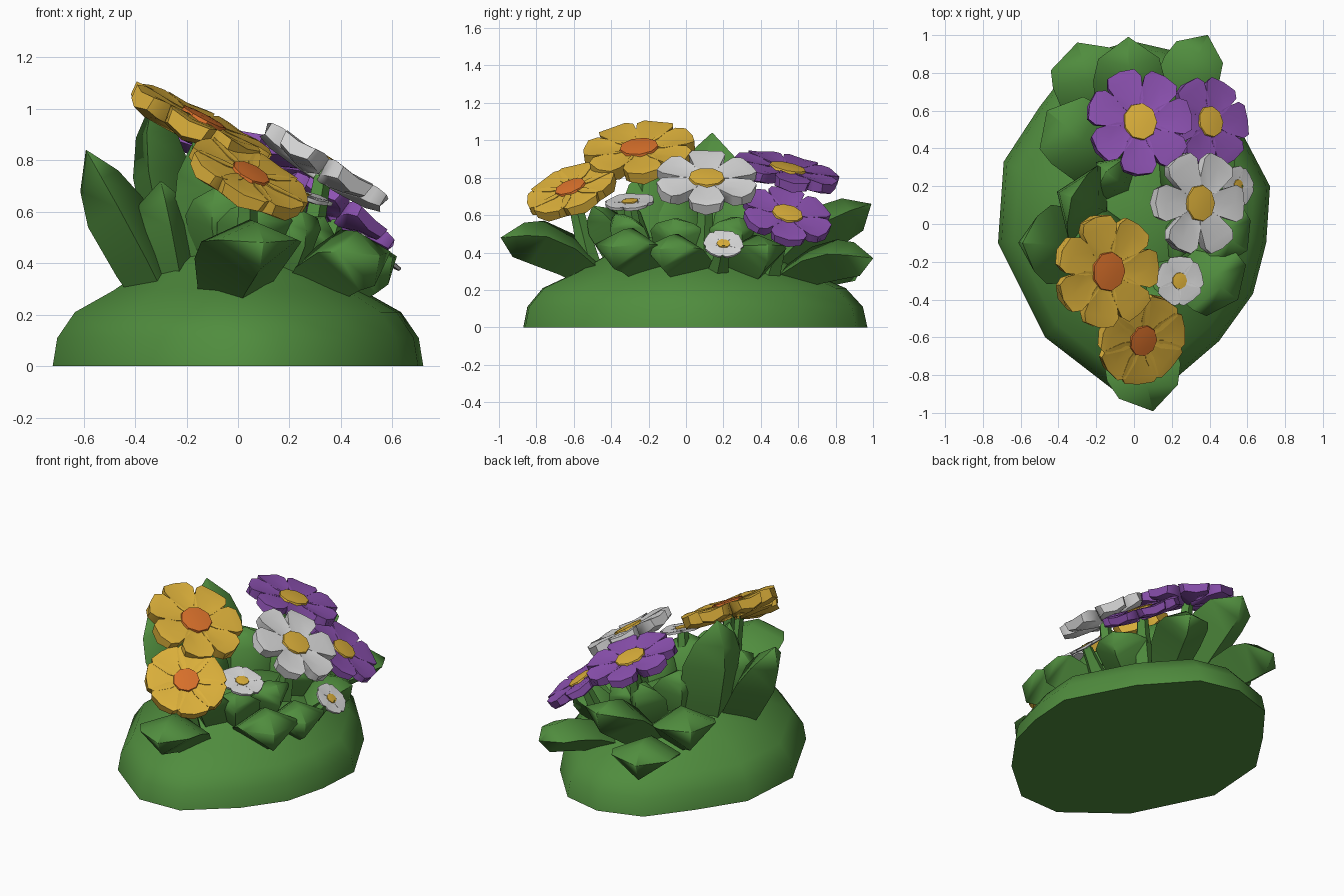
import bpy, bmesh, math
from math import cos, sin, tau
from mathutils import Vector

cube = bpy.data.objects.get("Cube")
if cube:
    bpy.data.objects.remove(cube)


def material(name, color):
    m = bpy.data.materials.new(name)
    m.use_nodes = True
    m.diffuse_color = (*color, 1)
    m.node_tree.nodes["Principled BSDF"].inputs["Base Color"].default_value = (*color, 1)
    return m


GREEN = material("leaf green", (0.08, 0.265, 0.048))
GOLD = material("golden yellow", (0.74, 0.45, 0.045))
ORANGE = material("orange", (0.72, 0.17, 0.025))
WHITE = material("white", (0.70, 0.70, 0.70))
PURPLE = material("purple", (0.27, 0.085, 0.45))


def loft(bm, rings):
    """Skin a list of equal rings of points and cap both ends."""
    loops = [[bm.verts.new(p) for p in ring] for ring in rings]
    n = len(loops[0])
    for a, b in zip(loops, loops[1:]):
        for i in range(n):
            j = (i + 1) % n
            bm.faces.new((a[i], a[j], b[j], b[i]))
    bm.faces.new(loops[0])
    bm.faces.new(loops[-1])


def finish(bm, name, mat, angle=40):
    bmesh.ops.remove_doubles(bm, verts=bm.verts, dist=0.0005)
    bmesh.ops.recalc_face_normals(bm, faces=bm.faces)
    mesh = bpy.data.meshes.new(name)
    bm.to_mesh(mesh)
    bm.free()
    mesh.materials.append(mat)
    ob = bpy.data.objects.new(name, mesh)
    bpy.context.collection.objects.link(ob)
    bpy.ops.object.select_all(action='DESELECT')
    ob.select_set(True)
    bpy.context.view_layer.objects.active = ob
    bpy.ops.object.shade_smooth_by_angle(angle=math.radians(angle))


# Leafy mound
outline = [(-.72, -.1), (-.69, .33), (-.5, .62), (-.3, .88), (-.02, .97), (.24, .91), (.5, .62),
           (.72, .2), (.7, -.1), (.63, -.37), (.45, -.62), (.17, -.86), (-.12, -.87), (-.47, -.6)]
bm = bmesh.new()
loft(bm, [[(x * s, y * s, z) for x, y in outline]
          for s, z in ((1, 0), (.975, .11), (.88, .21), (.67, .295), (.46, .4), (.22, .48))])
finish(bm, "mound", GREEN, 45)


def leaf(name, root, tip, width, thick=.4, arch=.06, blunt=.7):
    """Thick ridged leaf from root to a pointed tip."""
    root, tip = Vector(root), Vector(tip)
    axis = (tip - root).normalized()
    side = axis.cross(Vector((0, 0, 1))).normalized()
    up = side.cross(axis)
    rings = []
    for t, w in ((0, .7), (.3, .95), (.6, 1), (.8, blunt), (1, .01)):
        c = root.lerp(tip, t) + Vector((0, 0, arch * sin(t * math.pi)))
        h, d = side * w * width / 2, up * w * width * thick
        rings.append([c + h, c + d * .6, c - h, c - d])
    bm = bmesh.new()
    loft(bm, rings)
    finish(bm, name, GREEN, 65)


# Large outer leaves
leaf("left_leaf", (-.24, -.12, .2), (-.59, -.1, .84), .42, .36, .03)
leaf("left_inner_leaf", (-.2, -.16, .2), (-.3, -.16, .72), .36, .4, .03, .85)
leaf("tall_leaf", (-.18, .08, .2), (-.33, .14, 1.04), .42, .36)
leaf("tall_inner_leaf", (-.06, -.16, .2), (-.18, -.2, .86), .34, .36)
leaf("front_leaf", (-.02, -.48, .3), (.1, -.99, .48), .4, .38, .08, .8)
leaf("front_right_leaf", (.24, -.16, .27), (.55, -.4, .43), .38, .42, .08, .9)
leaf("right_leaf", (.3, .05, .25), (.6, -.14, .42), .36, .42, .07, .8)
leaf("back_right_leaf", (.18, .55, .28), (.39, 1.0, .37), .32, .42, .06, .85)
leaf("back_leaf", (-.02, .42, .28), (-.03, .99, .66), .38, .4, .07, .85)
leaf("back_left_leaf", (-.15, .52, .25), (-.3, .96, .37), .4, .38, .06, .9)
leaf("left_rear_leaf", (-.08, .28, .26), (-.46, .6, .5), .4, .42, .08, .9)
leaf("right_rear_leaf", (.25, .3, .25), (.54, .44, .44), .34, .42, .06)

# Upright inner leaves, fanned around the middle
for i in range(9):
    a = tau * (i + .75) / 9
    c, s = cos(a), sin(a)
    leaf("inner_leaf", (.05 + .12 * c, .04 + .32 * s, .28),
         (.08 + .26 * c, .02 + .52 * s, .65 - .07 * c), .3, .42)


def flower(name, center, normal, radius, count, mat, heart_mat,
           fill=.9, turn=0.0, thick=.16):
    """Ring of chunky petals, a flat heart and a stem."""
    center = Vector(center)
    q = Vector((0, 0, 1)).rotation_difference(Vector(normal).normalized())

    def place(x, y, z):
        return center + q @ Vector((x, y, z)) * radius

    # Broad blunt petals, slightly cupped
    bm = bmesh.new()
    for k in range(count):
        a = turn + tau * k / count
        wide = fill * .8 * math.tan(math.pi / count)
        rings = []
        for r, w, lift in ((.02, .02, 0), (.38, .66, .01), (.78, 1, .04), (.94, .8, .02)):
            h, e = w * wide, thick * (.7 if r > .9 else 1)
            ring = []
            for v, z in ((-h, .04), (0, .01), (h, .04), (h * .9, -e * .7), (0, -e), (-h * .9, -e * .7)):
                u = r + (.05 if r > .9 and v == 0 else 0)
                ring.append(place(u * cos(a) - v * sin(a), u * sin(a) + v * cos(a), z + lift))
            rings.append(ring)
        loft(bm, rings)
    finish(bm, name + "_petals", mat, 60)

    # Heart
    bm = bmesh.new()
    loft(bm, [[place(r * cos(tau * i / 9), r * sin(tau * i / 9) * 1.1, z) for i in range(9)]
              for r, z in ((.33, -.02), (.31, .07), (.15, .085))])
    finish(bm, name + "_heart", heart_mat)

    # Stem
    bm = bmesh.new()
    foot = Vector((center.x * .7, center.y * .8, .25))
    top = place(0, 0, -.1)
    loft(bm, [[p + Vector((cos(tau * i / 5), sin(tau * i / 5), 0)) * w for i in range(5)]
              for p, w in ((foot, .07), (foot.lerp(top, .6), .045), (top, .035))])
    finish(bm, name + "_stem", GREEN)


# Blossoms
flower("upper_gold_flower", (-.14, -.25, .95), (.46, -.1, .88), .305, 7, GOLD, ORANGE, .88, .05, .29)
flower("front_gold_flower", (.045, -.615, .74), (.43, -.34, .84), .25, 7, GOLD, ORANGE, 1.12, .2, .3)
flower("large_white_flower", (.345, .11, .79), (.52, .02, .83), .28, 6, WHITE, GOLD, .76, 0, .29)
flower("upper_purple_flower", (.03, .54, .84), (.24, .2, .92), .29, 7, PURPLE, GOLD, .88, .15, .24)
flower("lower_purple_flower", (.4, .54, .6), (.55, .2, .8), .245, 6, PURPLE, GOLD, .87, .1, .26)
flower("small_front_white_flower", (.24, -.3, .67), (.3, -.08, .95), .13, 5, WHITE, GOLD, .95, .3)
flower("small_side_white_flower", (.55, .2, .445), (.66, .05, .74), .105, 5, WHITE, GOLD, .95, .6)
